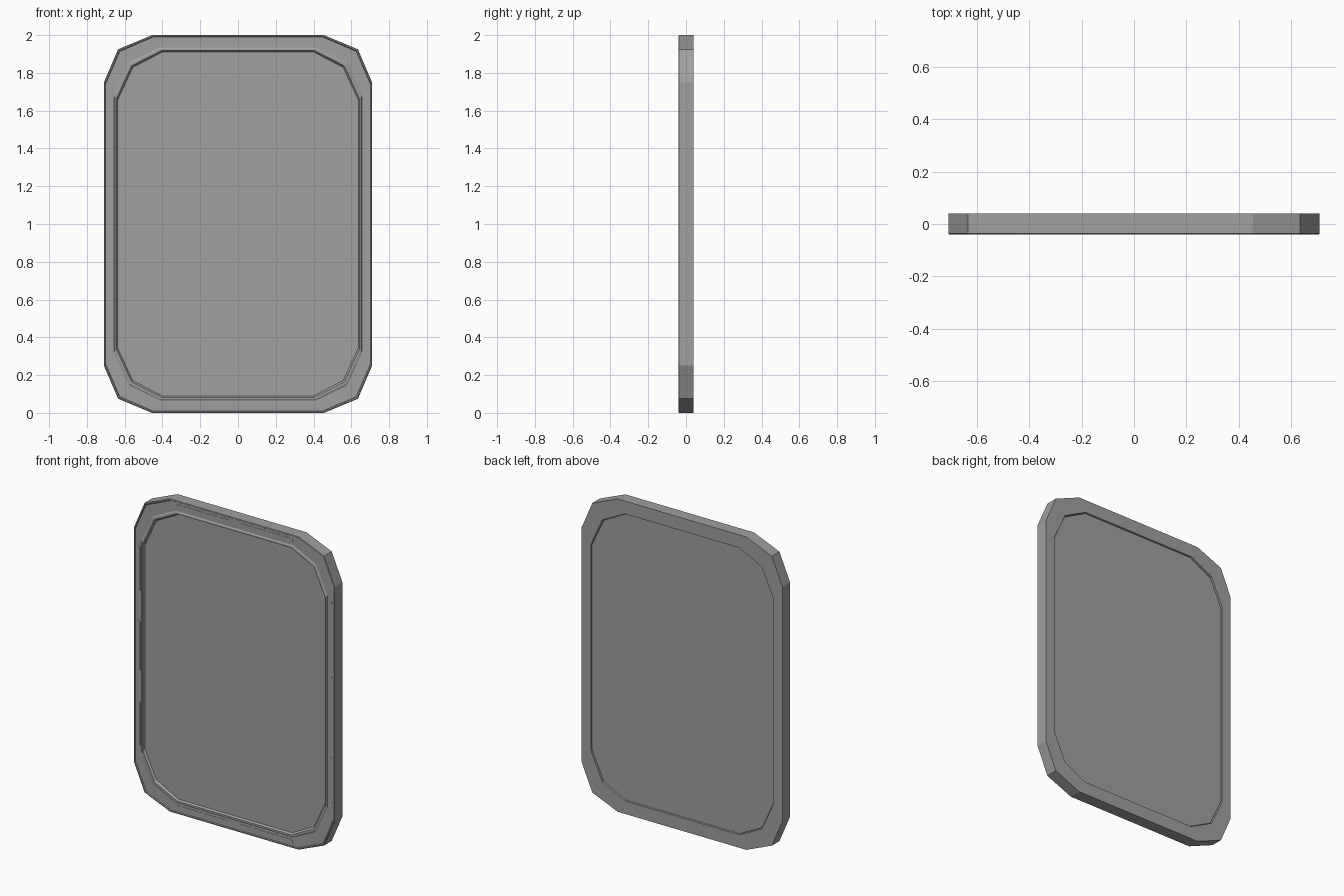
import bpy, bmesh, math
from mathutils import Vector

cube = bpy.data.objects.get("Cube")
if cube:
    bpy.data.objects.remove(cube, do_unlink=True)

grey = bpy.data.materials.new("mid_grey")
grey.use_nodes = True
COLOUR = (0.35, 0.35, 0.35, 1)
grey.diffuse_color = COLOUR
grey.node_tree.nodes["Principled BSDF"].inputs["Base Color"].default_value = COLOUR

# One quarter of the clipped-corner outline, at the outer and inner frame edges
OUTER = [(0.71, 0.75), (0.635, 0.925), (0.455, 1.0)]
INNER = [(0.65, 0.67), (0.57, 0.845), (0.41, 0.925)]


def outline(t):
    """Full outline, t = 0 at the outer edge and 1 at the inner edge."""
    q = [Vector(a).lerp(Vector(b), t) for a, b in zip(OUTER, INNER)]
    pts = [(p.x, p.y) for p in q]
    pts += [(-x, z) for x, z in reversed(pts)]
    return pts + [(-x, -z) for x, z in pts]


def finish(bm, name):
    bmesh.ops.recalc_face_normals(bm, faces=bm.faces)
    mesh = bpy.data.meshes.new(name)
    bm.to_mesh(mesh)
    bm.free()
    mesh.materials.append(grey)
    obj = bpy.data.objects.new(name, mesh)
    bpy.context.collection.objects.link(obj)
    return obj


def loft(name, profile, closed):
    """Sweep a (t, y) profile round the outline; closed loops or capped ends."""
    bm = bmesh.new()
    rings = [[bm.verts.new((x, y, z + 1)) for x, z in outline(t)] for t, y in profile]
    pairs = list(zip(rings, rings[1:]))
    if closed:
        pairs.append((rings[-1], rings[0]))
    else:
        bm.faces.new(rings[0])
        bm.faces.new(rings[-1])
    for a, b in pairs:
        n = len(a)
        for i in range(n):
            j = (i + 1) % n
            bm.faces.new((a[i], a[j], b[j], b[i]))
    return finish(bm, name)


def strip(name, start, end, radius=0.014):
    """Thin round-ended relief bar lying in the frame channel."""
    a, b = Vector(start), Vector(end)
    angle = math.atan2(b.y - a.y, b.x - a.x)
    bm = bmesh.new()
    pts = []
    for centre, turn in ((a, math.pi / 2), (b, -math.pi / 2)):
        for k in range(7):
            w = angle + turn + math.pi * k / 6
            pts.append((centre.x + radius * math.cos(w), centre.y + radius * math.sin(w)))
    back = [bm.verts.new((x, -0.032, z + 1)) for x, z in pts]
    front = [bm.verts.new((x, -0.0365, z + 1)) for x, z in pts]
    bm.faces.new(back)
    bm.faces.new(front)
    for i in range(len(pts)):
        j = (i + 1) % len(pts)
        bm.faces.new((back[i], back[j], front[j], front[i]))
    return finish(bm, name)


# Frame with outer bead, shallow channel and raised inner lip
loft("frame", [(1.1, 0.04), (0, 0.04), (0, -0.037), (0.04, -0.04), (0.1, -0.04),
               (0.14, -0.035), (0.88, -0.035), (0.98, -0.04), (1.1, -0.04),
               (1.2, -0.027), (1.2, 0.0), (1.1, 0.0)], True)

# Flat panel, recessed on both sides
loft("panel", [(1.05, -0.027), (1.15, 0.0), (1.15, 0.032)], False)

# Relief bars along the channel
for s, side in ((1, "left"), (-1, "right")):
    strip(f"{side}_middle_bar", (s * 0.68, -0.15), (s * 0.68, 0.15))
    for v, level in ((1, "upper"), (-1, "lower")):
        strip(f"{level}_{side}_side_bar", (s * 0.68, v * 0.36), (s * 0.68, v * 0.63))
        strip(f"{level}_{side}_edge_bar", (s * 0.055, v * 0.962), (s * 0.4, v * 0.962))
